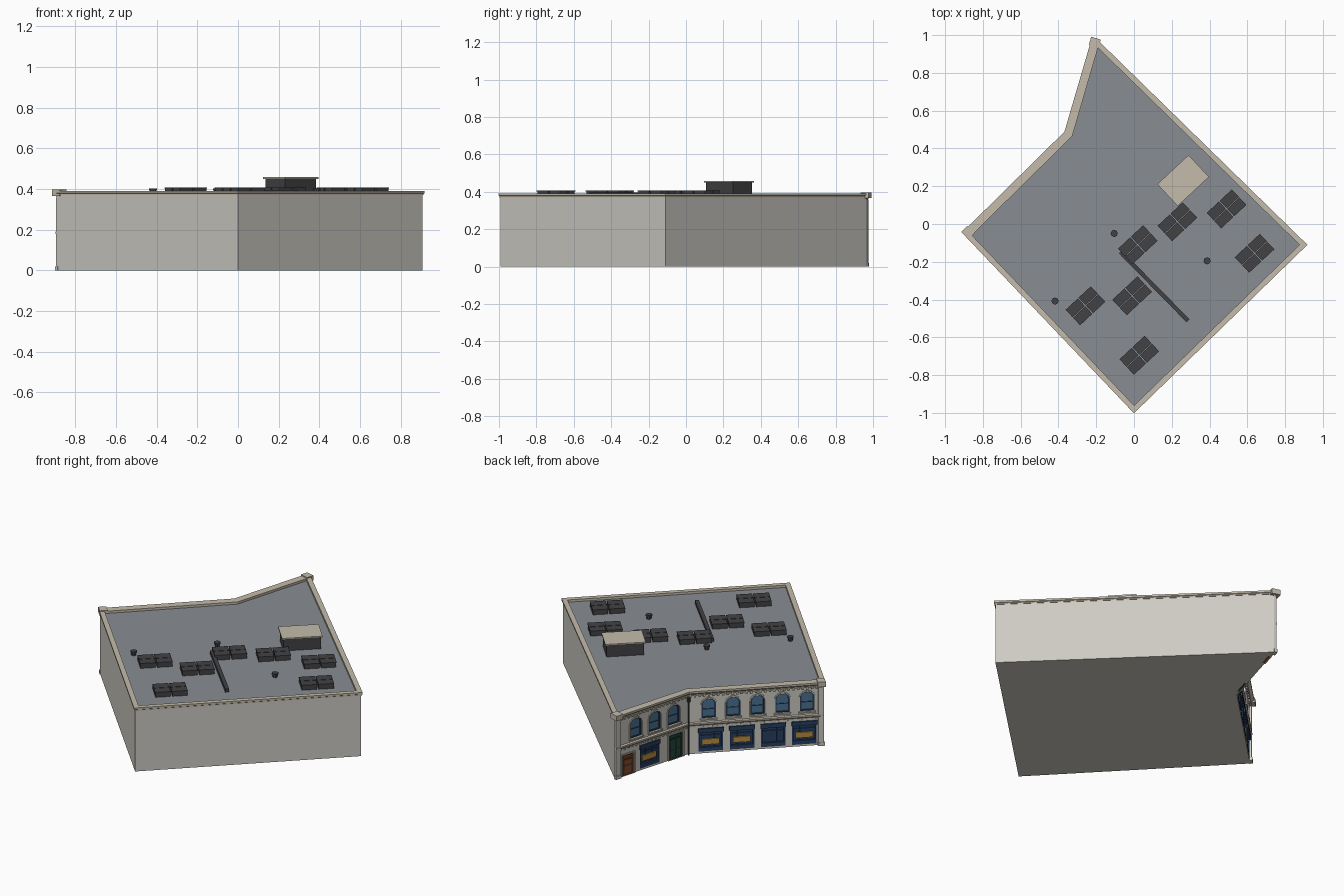
import bpy, bmesh
from math import sin, cos, pi, radians
from mathutils import Matrix, Vector

if "Cube" in bpy.data.objects:
    bpy.data.objects.remove(bpy.data.objects["Cube"])

COLORS = {
    "stone": (0.62, 0.60, 0.55, 1), "trim": (0.55, 0.50, 0.41, 1), "roof": (0.25, 0.27, 0.29, 1),
    "dark": (0.055, 0.055, 0.06, 1), "navy": (0.02, 0.05, 0.12, 1), "glass": (0.07, 0.17, 0.29, 1),
    "gold": (0.50, 0.27, 0.05, 1), "green": (0.02, 0.07, 0.05, 1), "brown": (0.25, 0.08, 0.03, 1),
}
MATS = {}
for key, col in COLORS.items():
    MATS[key] = bpy.data.materials.new(key)
    MATS[key].diffuse_color = col

parts = {}  # part name -> (bmesh, material key)


def part(name, mat):
    return parts.setdefault(name, (bmesh.new(), mat))[0]


def loft(bm, rings, closed=False, caps=True):
    """Skin a list of equal-length point rings."""
    vs = [[bm.verts.new(p) for p in r] for r in rings]
    n, k = len(vs), len(vs[0])
    for i in range(n if closed else n - 1):
        a, b = vs[i], vs[(i + 1) % n]
        for j in range(k):
            bm.faces.new((a[j], a[(j + 1) % k], b[(j + 1) % k], b[j]))
    if caps and not closed:
        bm.faces.new(vs[0][::-1])
        bm.faces.new(vs[-1])


def prism(bm, M, prof, y0, y1):
    loft(bm, [[M @ Vector((u, y, z)) for u, z in prof] for y in (y0, y1)])


def rect(u0, u1, z0, z1):
    return [(u0, z0), (u1, z0), (u1, z1), (u0, z1)]


def arch(u, w, z0, zs, rise, n=10):
    return [(u - w / 2, z0), (u + w / 2, z0)] + [
        (u + w / 2 * cos(pi * i / n), zs + rise * sin(pi * i / n)) for i in range(n + 1)]


def frame(bm, M, outer, inner, y0, y1):
    """Hollow frame between two matching outlines."""
    P = lambda prof, y: [M @ Vector((u, y, z)) for u, z in prof]
    loft(bm, [P(outer, y0), P(outer, y1), P(inner, y1), P(inner, y0)], closed=True)


def box(bm, M, u0, u1, z0, z1, y0, y1):
    prism(bm, M, rect(u0, u1, z0, z1), y0, y1)


def sweep(bm, path, prof):
    """Sweep (outward, z) profile along a mitred plan path."""
    dirs = [(b - a).normalized() for a, b in zip(path, path[1:])]
    nor = [Vector((d.y, -d.x)) for d in dirs]
    rings = []
    for i, p in enumerate(path):
        a, b = nor[max(i - 1, 0)], nor[min(i, len(nor) - 1)]
        m = (a + b) / (1 + a.dot(b))
        rings.append([(p.x + m.x * o, p.y + m.y * o, z) for o, z in prof])
    loft(bm, rings)


def wall_frame(p, q):
    """Local axes: x along the wall, y inward, z up."""
    d = (q - p).normalized()
    return Matrix(((d.x, -d.y, 0, p.x), (d.y, d.x, 0, p.y), (0, 0, 1, 0), (0, 0, 0, 1)))


def cylinder(bm, x, y, z0, z1, r, n):
    loft(bm, [[(x + r * cos(2 * pi * i / n), y + r * sin(2 * pi * i / n), z) for i in range(n)] for z in (z0, z1)])


# Footprint, counter-clockwise from the front corner
A, B, C, D, E = [Vector(p) for p in ((0, -0.992), (0.908, -0.11), (-0.2, 0.972), (-0.345, 0.475), (-0.888, -0.06))]
ROOF = 0.374
loft(part("building_walls", "stone"), [[(p.x, p.y, z) for p in (A, B, C, D, E)] for z in (0, ROOF)])
loft(part("roof_deck", "roof"), [[(p.x * .985, p.y * .985, z) for p in (A, B, C, D, E)] for z in (ROOF - .002, ROOF + .003)])

# Coping on the plain walls, cornice and string course on the street walls
sweep(part("parapet_coping", "trim"), [E, A, B, C],
      [(-.022, .37), (.003, .37), (.003, .377), (.007, .38), (.007, .391), (-.022, .391)])
sweep(part("street_cornice", "trim"), [C, D, E],
      [(-.02, .37), (-.001, .355), (.008, .357), (.01, .367), (.02, .374), (.026, .38), (.026, .391), (-.02, .391)])
sweep(part("string_course", "trim"), [C, D, E], [(-.002, .174), (.007, .174), (.013, .181), (.013, .19), (-.002, .193)])


def upper_window(M, u, w):
    out, mid, inn = arch(u, w, .212, .298, .032), arch(u, w - .014, .219, .298, .026), arch(u, w + .014, .212, .298, .04)
    prism(part("cutter", "stone"), M, out, -.03, .016)
    frame(part("upper_window_frames", "navy"), M, out, mid, .004, .017)
    prism(part("upper_window_glass", "glass"), M, mid, .011, .017)
    frame(part("window_arch_trim", "stone"), M, inn, out, -.005, .002)
    box(part("upper_window_frames", "navy"), M, u - w / 2 + .005, u + w / 2 - .005, .262, .266, .007, .014)
    box(part("window_sills", "trim"), M, u - w / 2 - .009, u + w / 2 + .009, .204, .213, -.01, .004)
    box(part("window_keystones", "trim"), M, u - .006, u + .006, .327, .344, -.008, .002)


def shop_window(M, u0, u1, panel=True):
    f, bm = part("shop_frames", "navy"), part("cutter", "stone")
    box(bm, M, u0, u1, .012, .152, -.03, .016)
    frame(f, M, rect(u0, u1, .012, .152), rect(u0 + .008, u1 - .008, .036, .125), -.002, .017)
    box(f, M, u0 - .003, u1 + .003, .128, .153, -.009, .002)
    for k in (1, 2):
        c = u0 + (u1 - u0) * k / 3
        box(f, M, c - .002, c + .002, .03, .128, .004, .014)
    box(f, M, u0 + .004, u1 - .004, .103, .107, .004, .014)
    box(part("shop_glass", "navy"), M, u0 + .006, u1 - .006, .03, .13, .010, .017)
    if panel:
        s = (u1 - u0) * .14
        box(part("shop_display_panels", "gold"), M, u0 + s, u1 - s, .05, .083, .002, .012)


def door(M, u0, u1, top, name, mat, leaves):
    box(part("cutter", "stone"), M, u0, u1, -.01, top, -.03, .016)
    bm = part(name, mat)
    box(bm, M, u0, u1, 0, top, .009, .017)
    frame(bm, M, rect(u0, u1, 0, top), rect(u0 + .007, u1 - .007, .004, top - .008), .001, .011)
    w = (u1 - u0 - .014) / leaves
    for i in range(leaves):
        a = u0 + .007 + i * w
        for z0, z1 in ((.012, .055), (.063, top - .035)):
            box(bm, M, a + .007, a + w - .007, z0, z1, .006, .01)
    box(bm, M, u0, u1, top - .029, top - .024, .003, .011)
    frame(part("door_surrounds", "trim"), M, rect(u0 - .008, u1 + .008, 0, top + .009), rect(u0, u1, 0, top), -.006, .002)


# Short street wall: two doors, one shop window, three upper windows
MS, LS = wall_frame(C, D), (D - C).length
door(MS, .055, .135, .125, "side_door", "brown", 1)
shop_window(MS, .177, .315)
door(MS, .382, .48, .152, "double_door", "green", 2)
for t in (.29, .55, .81):
    upper_window(MS, t * LS, .082)

# Long street wall: four shop windows, five upper windows
ML, LL = wall_frame(D, E), (E - D).length
for i in range(4):
    shop_window(ML, .06 + i * .175, .197 + i * .175, i != 2)
for i in range(5):
    upper_window(ML, (.153 + .181 * i) * LL, .077)

# Dentils, end pilasters and their capping blocks
for M, L, end in ((MS, LS, 0), (ML, LL, LL - .032)):
    n = int(L / .026)
    for i in range(n):
        u = (i + .5) * L / n
        box(part("dentils", "trim"), M, u - .006, u + .006, .163, .175, -.007, .002)
        box(part("dentils", "trim"), M, u - .006, u + .006, .347, .358, -.008, .002)
    box(part("end_pilasters", "stone"), M, end, end + .032, 0, .356, -.012, .004)
    box(part("end_pilasters", "stone"), M, end - .003, end + .035, 0, .02, -.016, .004)
    c = -.006 if end == 0 else LL - .034
    box(part("cornice_end_blocks", "trim"), M, c - .005, c + .04, .366, .397, -.031, .022)

# Drainpipe in the bend
bis = (Vector((MS[0][1], MS[1][1])) + Vector((ML[0][1], ML[1][1]))).normalized()
px, py = D - bis * .013
cylinder(part("drainpipe", "dark"), px, py, .0, .35, .005, 8)
cylinder(part("drainpipe", "dark"), px, py, .325, .352, .009, 8)


def roof_frame(x, y, deg):
    return Matrix.Translation((x, y, 0)) @ Matrix.Rotation(radians(deg), 4, "Z")


# Stair housing with overhanging cap
R = roof_frame(.26, .23, 43)
box(part("stair_housing", "dark"), R, -.105, .105, ROOF, .45, -.07, .07)
box(part("stair_housing_cap", "trim"), R, -.113, .113, .449, .458, -.079, .079)

# Roof unit clusters, two by two
for x, y in ((.49, .08), (.23, .012), (.02, -.11), (-.01, -.38), (-.257, -.433), (.028, -.695), (.638, -.155)):
    R = roof_frame(x, y, 43)
    for u in (-.047, .047):
        for v in (-.029, .029):
            bm = part("roof_units", "dark")
            box(bm, R, u - .042, u + .042, ROOF, .402, v - .025, v + .025)
            box(bm, R, u - .044, u + .044, .402, .408, v - .027, v + .027)

# Roof duct and small vents
R = roof_frame(.107, -.33, -45.5)
box(part("roof_duct", "dark"), R, -.255, .255, ROOF, .396, -.011, .011)
for x, y in ((-.105, -.05), (.387, -.195), (-.418, -.408)):
    cylinder(part("roof_vents", "dark"), x, y, ROOF, .393, .014, 8)
    cylinder(part("roof_vents", "dark"), x, y, .393, .402, .019, 8)

# Turn the collected parts into objects
objs = {}
for name, (bm, mat) in parts.items():
    bmesh.ops.recalc_face_normals(bm, faces=bm.faces[:])
    me = bpy.data.meshes.new(name)
    bm.to_mesh(me)
    bm.free()
    me.materials.append(MATS[mat])
    objs[name] = bpy.data.objects.new(name, me)
    bpy.context.collection.objects.link(objs[name])

# Cut the openings into the walls
walls, cutter = objs["building_walls"], objs["cutter"]
cutter.hide_render = True
mod = walls.modifiers.new("openings", "BOOLEAN")
mod.operation, mod.solver, mod.object = "DIFFERENCE", "EXACT", cutter
bpy.context.view_layer.update()
walls.data = bpy.data.meshes.new_from_object(walls.evaluated_get(bpy.context.evaluated_depsgraph_get()))
walls.modifiers.clear()
bpy.data.objects.remove(cutter)

for m in bpy.data.materials:
    if m.users and not m.is_grease_pencil:
        m.use_nodes = True
        m.node_tree.nodes["Principled BSDF"].inputs["Base Color"].default_value = m.diffuse_color
